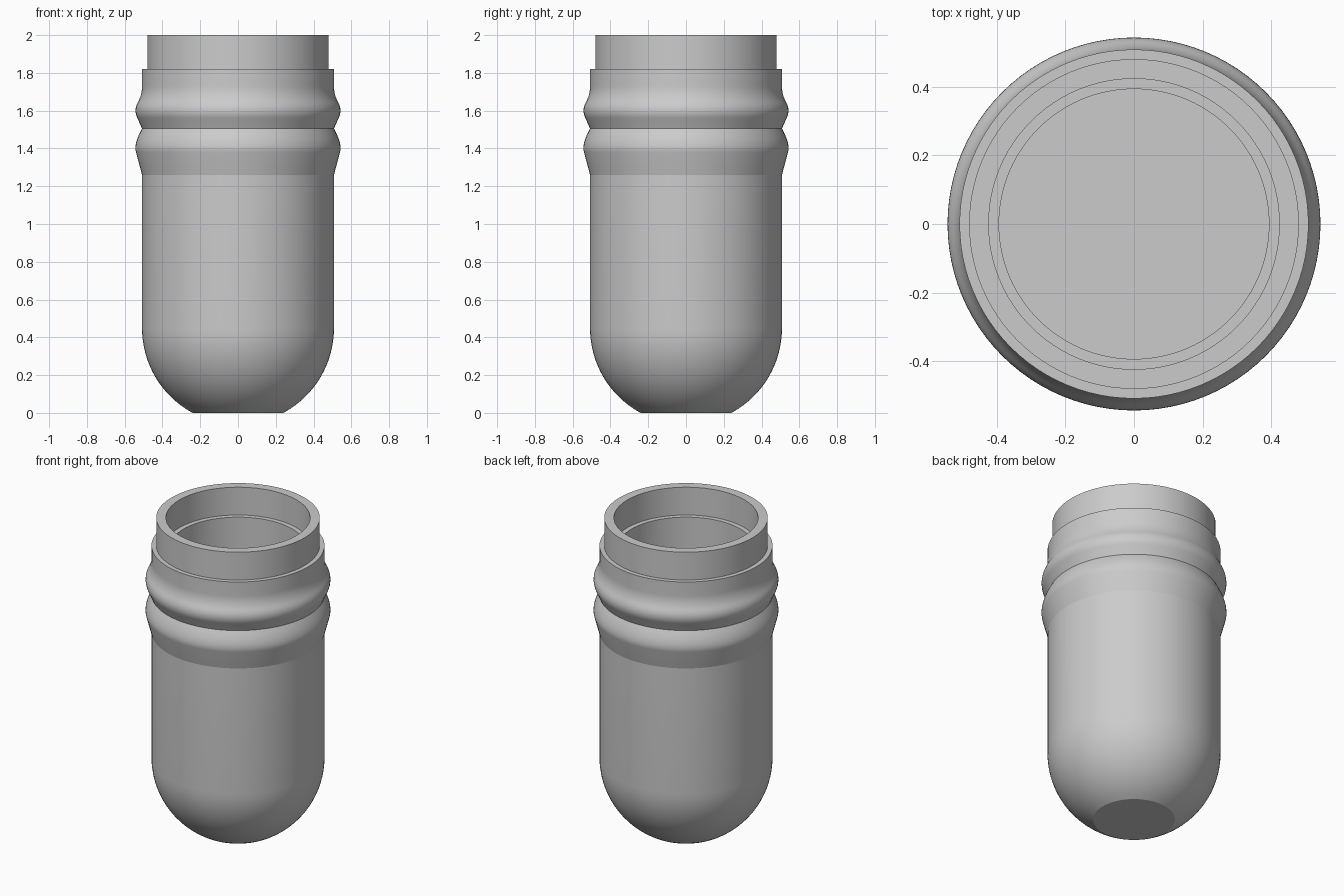
import bpy, bmesh, math
from mathutils import Matrix, Vector

cube = bpy.data.objects.get("Cube")
if cube:
    bpy.data.objects.remove(cube, do_unlink=True)

SEGMENTS = 96
R = 0.508        # body radius
NECK = 0.48      # neck radius
MOUTH = 0.423    # mouth radius
BORE = 0.393     # cavity radius
SHOULDER = 1.82  # height of the shoulder and the inner ledge
FLOOR = 0.25     # height of the cavity floor


def bezier(a, b, c, steps=10):
    """Points of a quadratic curve from a to c, bent towards b."""
    a, b, c = Vector(a), Vector(b), Vector(c)
    pts = [a * (1 - t) ** 2 + b * 2 * t * (1 - t) + c * t * t
           for t in (i / steps for i in range(steps + 1))]
    return [tuple(p) for p in pts]


def lathe(name, profile, material):
    """Turn an (r, z) profile that starts and ends on the axis."""
    bm = bmesh.new()
    verts = [bm.verts.new((r, 0, z)) for r, z in profile]
    edges = [bm.edges.new(pair) for pair in zip(verts, verts[1:])]
    bmesh.ops.spin(bm, geom=verts + edges, cent=(0, 0, 0), axis=(0, 0, 1),
                   angle=math.tau, steps=SEGMENTS, use_merge=True)
    bmesh.ops.remove_doubles(bm, verts=bm.verts, dist=1e-5)
    bmesh.ops.recalc_face_normals(bm, faces=bm.faces)
    mesh = bpy.data.meshes.new(name)
    bm.to_mesh(mesh)
    bm.free()
    mesh.materials.append(material)
    obj = bpy.data.objects.new(name, mesh)
    bpy.context.collection.objects.link(obj)
    bpy.context.view_layer.objects.active = obj
    obj.select_set(True)
    bpy.ops.object.shade_smooth_by_angle(angle=math.radians(12))
    obj.select_set(False)
    return obj


grey = bpy.data.materials.new("plain_grey")
grey.use_nodes = True
grey.diffuse_color = (0.6, 0.6, 0.6, 1)
grey.node_tree.nodes["Principled BSDF"].inputs["Base Color"].default_value = (0.6, 0.6, 0.6, 1)

# Domed base cut off flat
foot = 0.24
centre = math.sqrt(R * R - foot * foot)
start = math.asin(foot / R)
dome = []
for i in range(17):
    a = start + (math.pi / 2 - start) * i / 16
    dome.append((R * math.sin(a), centre - R * math.cos(a)))

# Two grip rings: a flared lower one and a rounded upper one
lower_ring = [(R, 1.26)] + bezier((0.54, 1.38), (0.553, 1.425), (R, 1.505))
upper_ring = (bezier((0.53, 1.555), (0.555, 1.6), (0.53, 1.645))
              + bezier((0.53, 1.645), (R, 1.685), (R, 1.73))[1:])

# Shoulder, neck, mouth, inner ledge and cavity
neck = [(R, SHOULDER), (NECK, SHOULDER), (NECK, 2), (MOUTH, 2),
        (MOUTH, SHOULDER), (BORE, SHOULDER), (BORE, FLOOR), (0, FLOOR)]

lathe("jar_body", [(0, 0)] + dome + lower_ring + upper_ring + neck, grey)
